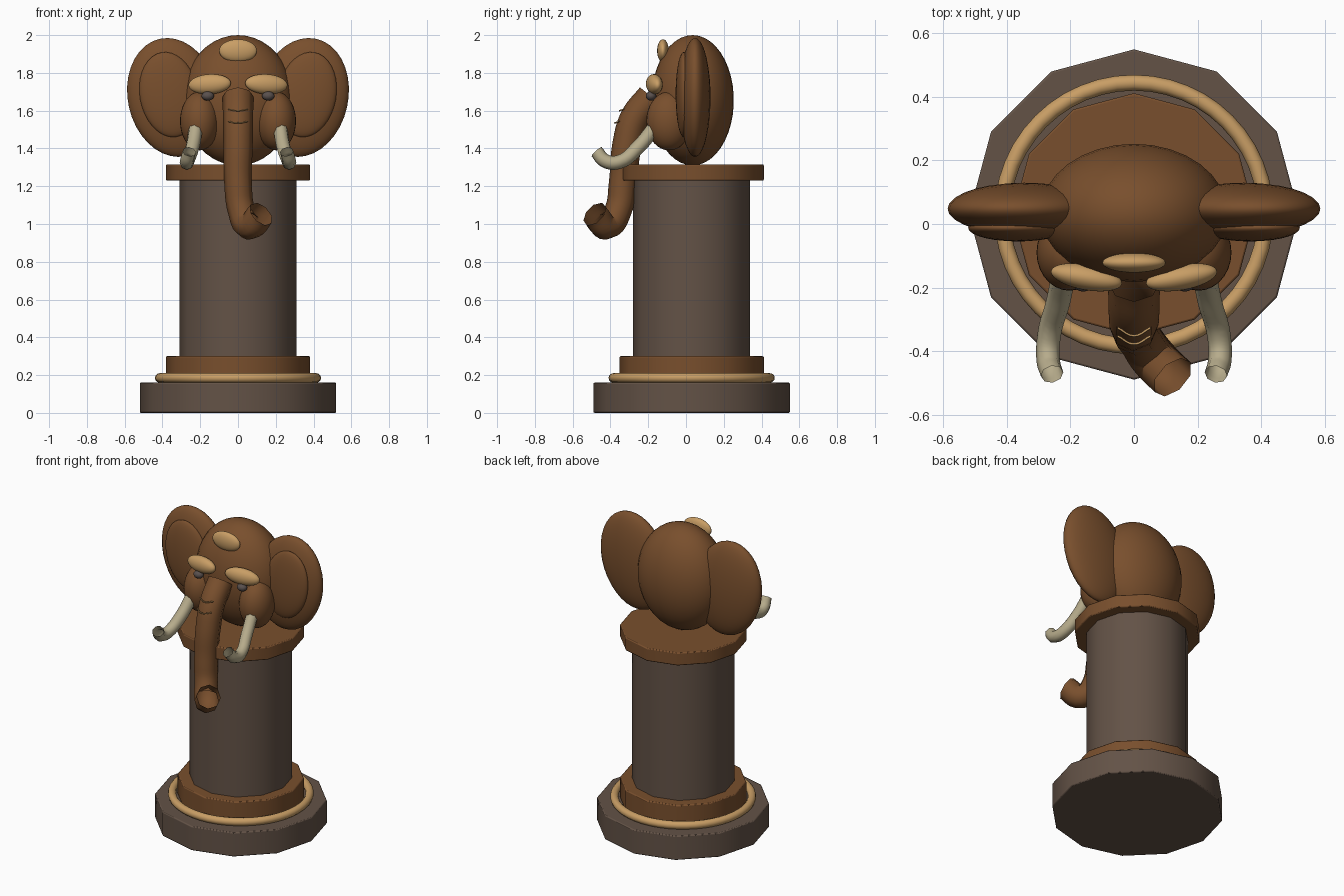
import bpy, math
from mathutils import Vector

if "Cube" in bpy.data.objects:
    bpy.data.objects.remove(bpy.data.objects["Cube"])


def mat(name, rgb):
    m = bpy.data.materials.new(name)
    m.diffuse_color = (*rgb, 1)
    m.use_nodes = True
    m.node_tree.nodes["Principled BSDF"].inputs["Base Color"].default_value = m.diffuse_color
    return m


BROWN = mat("warm_brown", (0.19, 0.078, 0.026))
GOLD = mat("gold", (0.58, 0.34, 0.13))
STONE = mat("dark_stone", (0.125, 0.085, 0.062))
IVORY = mat("ivory", (0.47, 0.41, 0.26))
EYE = mat("eye_grey", (0.10, 0.08, 0.075))
CY = 0.03  # pedestal and head centre in y


def finish(o, name, m, angle=35):
    o.name = name
    o.data.materials.clear()
    o.data.materials.append(m)
    bpy.ops.object.select_all(action='DESELECT')
    bpy.context.view_layer.objects.active = o
    o.select_set(True)
    bpy.ops.object.shade_smooth_by_angle(angle=math.radians(angle))
    return o


def disc(name, r, z0, z1, m, bevel=0.006):
    bpy.ops.mesh.primitive_cylinder_add(vertices=12, radius=r, depth=z1 - z0,
                                        location=(0, CY, (z0 + z1) / 2))
    o = finish(bpy.context.object, name, m)
    if bevel:
        b = o.modifiers.new("soft_edge", 'BEVEL')
        b.width = bevel
        b.segments = 2
        b.limit_method = 'ANGLE'
        b.angle_limit = math.radians(60)
    return o


def blob(name, loc, radii, m, rot=(0, 0, 0), seg=28):
    bpy.ops.mesh.primitive_uv_sphere_add(segments=seg, ring_count=seg * 2 // 3,
                                         location=loc, rotation=rot)
    o = bpy.context.object
    o.scale = radii
    return finish(o, name, m, 60)


def tube(name, pts, m, res=2, radius=1.0, steps=5):
    """Open smooth tube; each point is (x, y, z, radius)."""
    cu = bpy.data.curves.new(name, 'CURVE')
    cu.dimensions = '3D'
    cu.bevel_depth = radius
    cu.bevel_resolution = res
    cu.resolution_u = steps
    sp = cu.splines.new('BEZIER')
    sp.bezier_points.add(len(pts) - 1)
    for bp, p in zip(sp.bezier_points, pts):
        bp.co = p[:3]
        bp.radius = p[3]
        bp.handle_left_type = bp.handle_right_type = 'AUTO'
    o = bpy.data.objects.new(name, cu)
    bpy.context.collection.objects.link(o)
    bpy.ops.object.select_all(action='DESELECT')
    bpy.context.view_layer.objects.active = o
    o.select_set(True)
    bpy.ops.object.convert(target='MESH')
    return finish(bpy.context.object, name, m, 60)


# Pedestal
disc("pedestal_base", 0.52, 0.0, 0.16, STONE)
disc("pedestal_plinth", 0.382, 0.16, 0.30, BROWN)
disc("pedestal_shaft", 0.31, 0.29, 1.24, STONE, 0)
disc("pedestal_cap", 0.382, 1.23, 1.315, BROWN)
bpy.ops.mesh.primitive_torus_add(major_radius=0.415, minor_radius=0.025, major_segments=48,
                                 minor_segments=12, location=(0, CY, 0.185))
finish(bpy.context.object, "pedestal_ring", GOLD, 60)

# Head and forehead ornament
blob("head", (0, CY + 0.005, 1.655), (0.295, 0.218, 0.345), BROWN, seg=32)
blob("forehead_spot", (0, -0.122, 1.917), (0.1, 0.031, 0.061), GOLD)

# Paired parts
for s, side in ((-1, "left"), (1, "right")):
    blob("cheek_" + side, (s * 0.203, -0.09, 1.545), (0.104, 0.12, 0.155), BROWN)
    blob("ear_" + side, (s * 0.345, 0.048, 1.67), (0.238, 0.082, 0.318), BROWN, (0, s * 0.22, 0))
    blob("inner_ear_" + side, (s * 0.365, -0.012, 1.685), (0.155, 0.043, 0.227), BROWN,
         (0, s * 0.18, 0))
    blob("brow_" + side, (s * 0.15, -0.168, 1.74), (0.114, 0.04, 0.053), GOLD,
         (0, s * 0.06, s * 0.18))
    blob("eye_" + side, (s * 0.16, -0.185, 1.678), (0.033, 0.028, 0.025), EYE, seg=16)
    tube("tusk_" + side, [(s * 0.222, -0.16, 1.52, 0.038), (s * 0.24, -0.25, 1.41, 0.038),
                          (s * 0.268, -0.355, 1.328, 0.037), (s * 0.27, -0.43, 1.335, 0.037),
                          (s * 0.258, -0.473, 1.383, 0.036)], IVORY)

# Trunk curling up to one side
tube("trunk", [(0, -0.18, 1.672, 0.082), (0, -0.27, 1.56, 0.08), (0, -0.312, 1.42, 0.078),
               (0, -0.335, 1.22, 0.073), (0.018, -0.36, 1.07, 0.072),
               (0.06, -0.42, 0.99, 0.074), (0.122, -0.483, 1.053, 0.074)], BROWN, steps=6)

# Thin trunk wrinkles
for i, (y, z) in enumerate(((-0.352, 1.6), (-0.378, 1.535))):
    tube("trunk_wrinkle_%d" % (i + 1), [(-0.052, y + 0.025, z + 0.008, 1), (0, y, z, 1),
                                        (0.052, y + 0.025, z + 0.008, 1)], GOLD, 1, 0.004)
